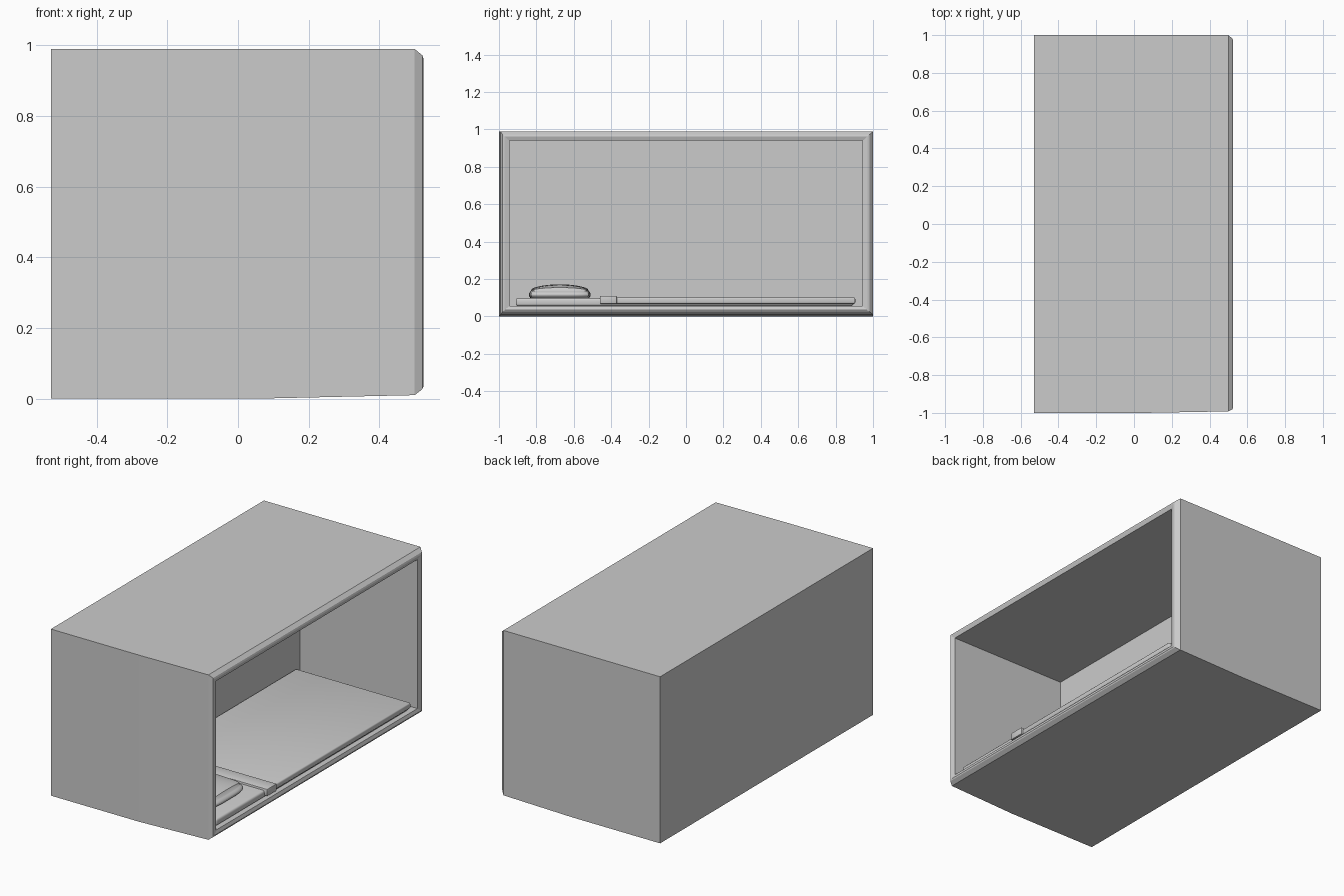
import bpy, bmesh, math

if "Cube" in bpy.data.objects:
    bpy.data.objects.remove(bpy.data.objects["Cube"])


def make_object(name, bm, smooth=False):
    bmesh.ops.recalc_face_normals(bm, faces=bm.faces[:])
    mesh = bpy.data.meshes.new(name)
    bm.to_mesh(mesh)
    bm.free()
    obj = bpy.data.objects.new(name, mesh)
    bpy.context.collection.objects.link(obj)
    if smooth:
        bpy.ops.object.select_all(action='DESELECT')
        obj.select_set(True)
        bpy.context.view_layer.objects.active = obj
        bpy.ops.object.shade_smooth_by_angle(angle=math.radians(35))
    return obj


def rounded_box(name, x0, x1, y0, y1, z0, z1, radius, segments=3):
    bm = bmesh.new()
    bmesh.ops.create_cube(bm, size=1)
    for v in bm.verts:
        v.co.x = x1 if v.co.x > 0 else x0
        v.co.y = y1 if v.co.y > 0 else y0
        v.co.z = z1 if v.co.z > 0 else z0
    bmesh.ops.bevel(bm, geom=bm.edges[:], offset=radius, segments=segments,
                    profile=0.5, affect='EDGES')
    return make_object(name, bm, True)


# Sleeping capsule shell: rectangular rings from the back, round the lip, into the alcove
# each ring: x, y_min, y_max, z_min, z_max
rings = [
    (-0.53, -1.0, 1.0, 0.0, 0.99),
    (0.05, -1.0, 1.0, 0.0, 0.99),
    (0.50, -0.992, 1.0, 0.01, 0.99),
    (0.522, -0.98, 0.98, 0.027, 0.972),
    (0.525, -0.97, 0.97, 0.035, 0.962),
    (0.518, -0.945, 0.945, 0.055, 0.94),
    (-0.255, -0.945, 0.945, 0.055, 0.94),
]
bm = bmesh.new()
loops = [[bm.verts.new((x, y, z)) for y, z in ((a, c), (b, c), (b, d), (a, d))]
         for x, a, b, c, d in rings]
for p, q in zip(loops, loops[1:]):
    for i in range(4):
        j = (i + 1) % 4
        bm.faces.new((p[i], p[j], q[j], q[i]))
bm.faces.new(loops[0])
bm.faces.new(loops[-1])
make_object("capsule_shell", bm)

# Bedding
rounded_box("mattress", -0.25, 0.495, -0.91, 0.895, 0.056, 0.098, 0.012)
rounded_box("blanket", -0.252, 0.503, -0.44, 0.905, 0.068, 0.102, 0.008)
rounded_box("blanket_fold", -0.252, 0.514, -0.46, -0.37, 0.068, 0.11, 0.004, 2)

# Pillow: a rounded slab whose top swells into a dome
N = 20
bm = bmesh.new()
bmesh.ops.create_cube(bm, size=2)
bmesh.ops.subdivide_edges(bm, edges=bm.edges[:], cuts=N, use_grid_fill=True)
for v in bm.verts:
    u, w, t = v.co
    edge = max(abs(u), abs(w))
    bulge = 1 - 0.06 * t * t if edge > 0.999 else 1
    corner = 1 - 0.07 * (u * w) ** 4
    dome = max(0, (1 - u ** 4) * (1 - w ** 2)) ** 0.6
    top = 0.136 + 0.036 * dome
    v.co = (0.12 + 0.30 * u * bulge * corner,
            -0.675 + 0.165 * w * bulge * corner,
            0.097 + (top - 0.097) * (t + 1) / 2)
make_object("pillow", bm, True)
